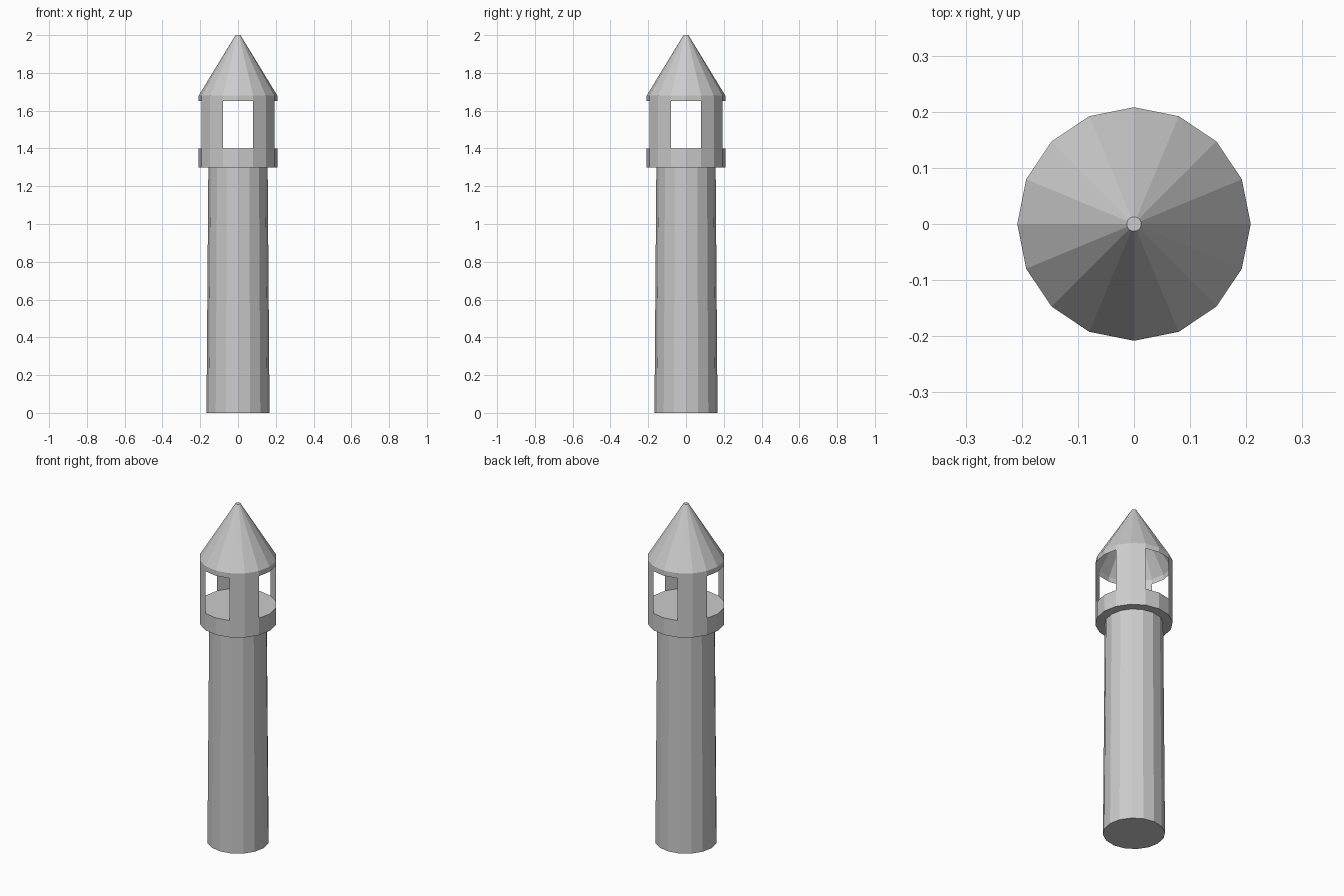
import bpy, bmesh
from math import cos, sin, pi

if "Cube" in bpy.data.objects:
    bpy.data.objects.remove(bpy.data.objects["Cube"])

SIDES = 16
R = 0.208


def lathe(name, profile, cap_bottom=False, cap_top=False, keep=lambda i: True):
    """Sweep (radius, z) points round z; keep(i) picks which sides get faces."""
    bm = bmesh.new()
    rings = [[bm.verts.new((r * cos(2 * pi * i / SIDES), r * sin(2 * pi * i / SIDES), z))
              for i in range(SIDES)] for r, z in profile]
    for low, high in zip(rings, rings[1:]):
        for i in range(SIDES):
            j = (i + 1) % SIDES
            if keep(i):
                bm.faces.new((low[i], low[j], high[j], high[i]))
    if cap_bottom:
        bm.faces.new(rings[0][::-1])
    if cap_top:
        bm.faces.new(rings[-1])
    loose = [v for v in bm.verts if not v.link_faces]
    bmesh.ops.delete(bm, geom=loose, context='VERTS')
    mesh = bpy.data.meshes.new(name)
    bm.to_mesh(mesh)
    bm.free()
    obj = bpy.data.objects.new(name, mesh)
    bpy.context.collection.objects.link(obj)
    return obj


# Slightly tapered shaft with closed base
lathe("tower_shaft", [(0.167, 0), (0.157, 1.30)], cap_bottom=True)

# Overhanging parapet with the lookout floor on top
lathe("parapet", [(0.157, 1.30), (R, 1.30), (R, 1.40)], cap_top=True)

# Four thin wall panels on the diagonals, leaving a window on each axis
lathe("window_walls", [(R, 1.40), (R, 1.65)], keep=lambda i: i % 4 in (1, 2))

# Roof rim and hollow cone with a small flat tip
lathe("roof", [(R, 1.65), (R, 1.68), (0.013, 2.0)], cap_top=True)
